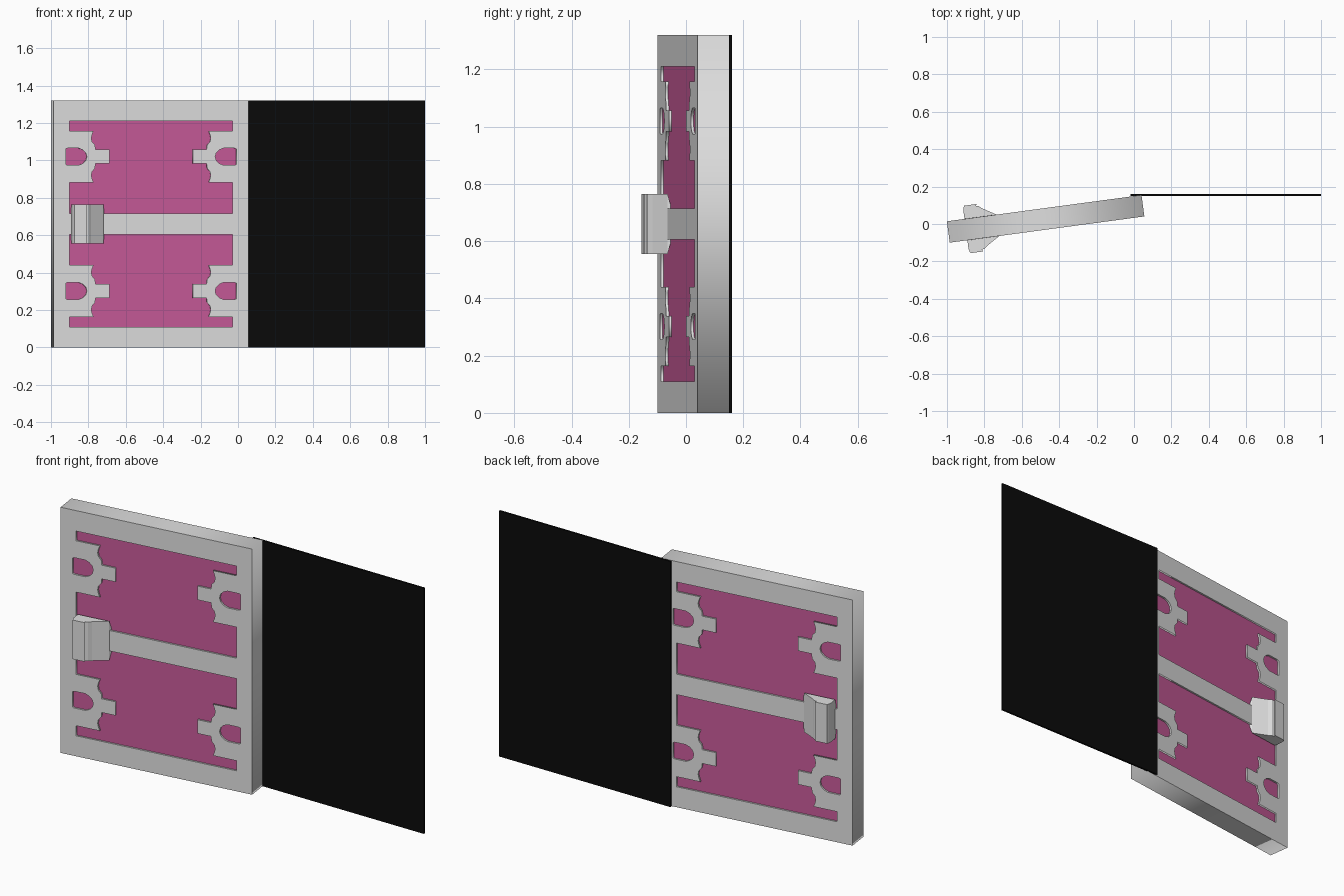
import bpy, bmesh, math
from mathutils import Matrix

if "Cube" in bpy.data.objects:
    bpy.data.objects.remove(bpy.data.objects["Cube"])

H = 1.32                      # door height
HALF_L, HALF_T = 0.525, 0.0575
# Door leaf stands slightly open: local x along the leaf, local y through it
LEAF = Matrix.Translation((-0.4725, 0.0275, 0)) @ Matrix.Rotation(math.radians(7.67), 4, 'Z')


def material(name, rgb):
    m = bpy.data.materials.new(name)
    m.diffuse_color = (*rgb, 1)
    m.use_nodes = True
    m.node_tree.nodes["Principled BSDF"].inputs["Base Color"].default_value = m.diffuse_color
    return m


WHITE = material("white_paint", (0.75, 0.75, 0.75))
PINK = material("magenta_panel", (0.58, 0.105, 0.32))
BLACK = material("black", (0.003, 0.003, 0.003))


def mesh_object(name, bm, mat, matrix=Matrix()):
    bmesh.ops.recalc_face_normals(bm, faces=bm.faces)
    me = bpy.data.meshes.new(name)
    bm.to_mesh(me)
    bm.free()
    me.materials.append(mat)
    ob = bpy.data.objects.new(name, me)
    ob.matrix_world = matrix
    bpy.context.collection.objects.link(ob)
    return ob


def box(name, lo, hi, mat, matrix=Matrix()):
    bm = bmesh.new()
    bmesh.ops.create_cube(bm, size=1)
    for v in bm.verts:
        v.co = [(a + b) / 2 + c * (b - a) for a, b, c in zip(lo, hi, v.co)]
    return mesh_object(name, bm, mat, matrix)


# Bracket half outline: (distance in from the stile, height from bracket centre)
BRACKET = [(0, .138), (.13, .138), (.122, .118), (.118, .1), (.122, .08),
           (.138, .062), (.14, .037), (.215, .037)]
HOLE = [(-.02, .042), (-.01, .045), (.05, .045), (.072, .036), (.088, .02), (.094, 0)]
EDGE = 0.44
BRACKET_Z = (0.302, 1.02)


def window(z0, z1, zc):
    """Opening between the rails, notched by a bracket on each side."""
    side = BRACKET + [(d, -z) for d, z in reversed(BRACKET)]
    left = [(-EDGE + d, zc + z) for d, z in side]
    right = [(-x, z) for x, z in reversed(left)]
    return [(-EDGE, z1)] + left + [(-EDGE, z0), (EDGE, z0)] + right + [(EDGE, z1)]


def hole(side, zc):
    pts = HOLE + [(d, -z) for d, z in reversed(HOLE[:-1])]
    return [(side * (EDGE - d), zc + z) for d, z in pts]


# Door frame with middle bar and four brackets, as one pierced outline
outlines = [[(-HALF_L, 0), (HALF_L, 0), (HALF_L, H), (-HALF_L, H)],
            window(0.11, 0.605, BRACKET_Z[0]), window(0.715, 1.21, BRACKET_Z[1])]
outlines += [hole(s, z) for s in (-1, 1) for z in BRACKET_Z]
curve = bpy.data.curves.new("door_frame", 'CURVE')
curve.dimensions = '2D'
curve.fill_mode = 'BOTH'
curve.extrude = HALF_T
for pts in outlines:
    sp = curve.splines.new('POLY')
    sp.points.add(len(pts) - 1)
    for p, (x, z) in zip(sp.points, pts):
        p.co = (x, z, 0, 1)
    sp.use_cyclic_u = True
curve.materials.append(WHITE)
frame = bpy.data.objects.new("door_frame", curve)
frame.matrix_world = LEAF @ Matrix.Rotation(math.pi / 2, 4, 'X')
bpy.context.collection.objects.link(frame)
bpy.context.view_layer.objects.active = frame
frame.select_set(True)
bpy.ops.object.convert(target='MESH')

# Coloured panel just below the frame surface on both sides
box("door_panel", (-0.48, -0.048, 0.08), (0.48, 0.048, 1.24), PINK, LEAF)

# Handles on both faces: rings (u left, u right, half height, distance out)
RINGS = [(-.43, -.25, .055, .045), (-.43, -.258, .105, .058), (-.43, -.33, .105, .102),
         (-.427, -.345, .105, .115), (-.427, -.36, .105, .117), (-.422, -.355, .105, .128)]
for label, s in (("front", -1), ("back", 1)):
    bm = bmesh.new()
    rings = [[bm.verts.new((u, s * v, 0.66 + z)) for u, z in ((a, -h), (b, -h), (b, h), (a, h))]
             for a, b, h, v in RINGS]
    for r0, r1 in zip(rings, rings[1:]):
        for i in range(4):
            j = (i + 1) % 4
            bm.faces.new((r0[i], r0[j], r1[j], r1[i]))
    bm.faces.new(rings[0])
    bm.faces.new(rings[-1])
    mesh_object(label + "_handle", bm, WHITE, LEAF)

# Black sheet beside the door
box("black_sheet", (-0.02, 0.15, 0), (1, 0.16, H), BLACK)
